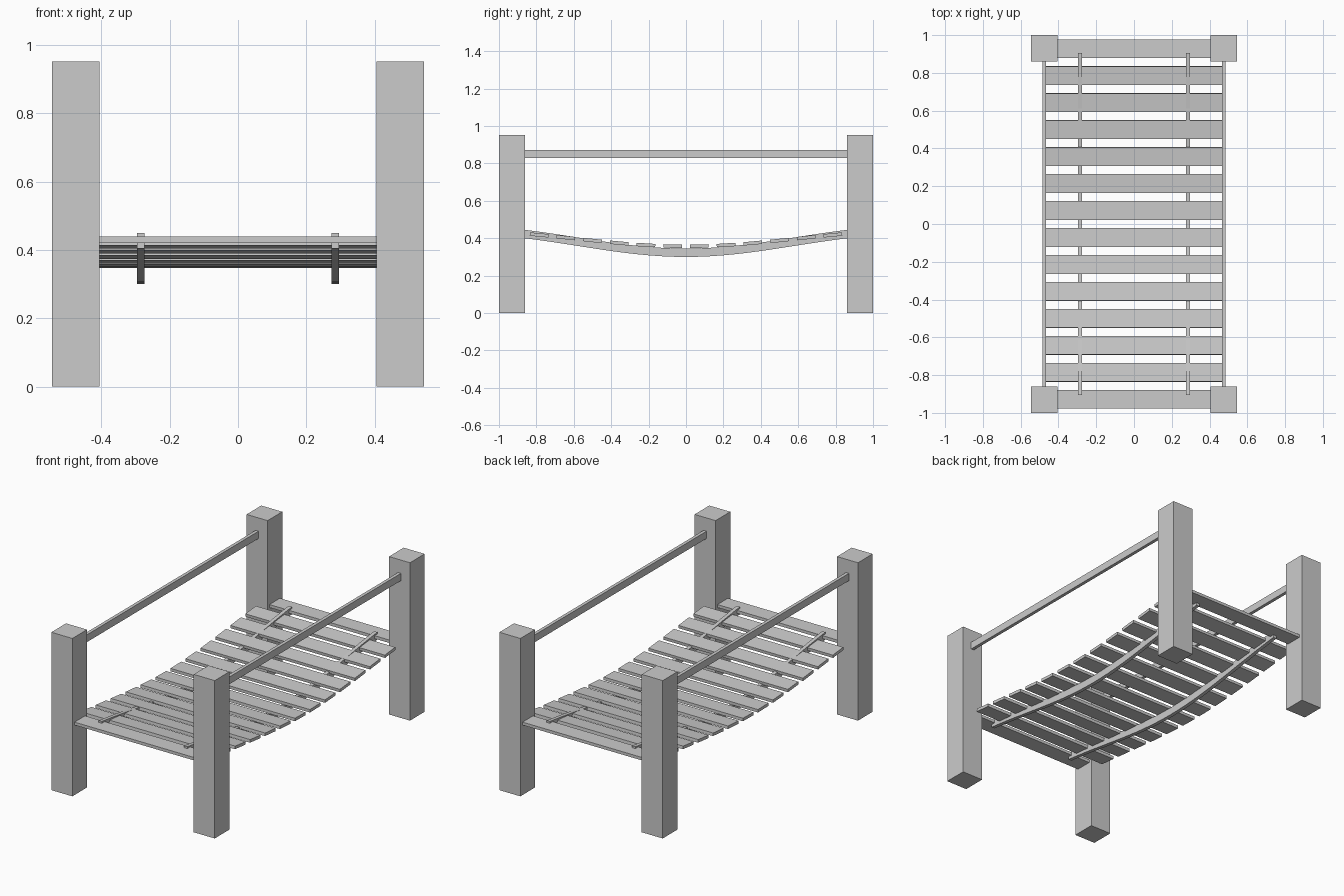
import bpy, bmesh, math

if "Cube" in bpy.data.objects:
    bpy.data.objects.remove(bpy.data.objects["Cube"])


def sag(y, low, depth, half):
    """Hanging height: halfway between a parabola and a cosine."""
    t = y / half
    return low + depth * 0.5 * (t * t + 0.5 * (1 - math.cos(math.pi * t)))


def box(name, loc, size, tilt=0.0):
    bpy.ops.mesh.primitive_cube_add(size=1, location=loc, rotation=(tilt, 0, 0))
    ob = bpy.context.object
    ob.name = name
    ob.scale = size
    return ob


def hanging_beam(name, x, width, height, half, steps):
    """Rectangular section swept along the sagging line."""
    bm = bmesh.new()
    rings = []
    for i in range(steps + 1):
        y = -half + 2 * half * i / steps
        z = sag(y, 0.30, 0.105, half)
        rings.append([bm.verts.new((x + sx * width / 2, y, z + dz))
                      for sx, dz in ((-1, 0), (1, 0), (1, height), (-1, height))])
    for a, b in zip(rings, rings[1:]):
        for k in range(4):
            n = (k + 1) % 4
            bm.faces.new((a[k], a[n], b[n], b[k]))
    bm.faces.new(rings[0])
    bm.faces.new(rings[-1])
    bmesh.ops.recalc_face_normals(bm, faces=bm.faces)
    me = bpy.data.meshes.new(name)
    bm.to_mesh(me)
    bm.free()
    bpy.context.collection.objects.link(bpy.data.objects.new(name, me))


for sx, side in ((-1, "left"), (1, "right")):
    # corner posts
    for sy, end in ((-1, "front"), (1, "back")):
        box(f"{end}_{side}_post", (sx * 0.475, sy * 0.93, 0.476), (0.14, 0.14, 0.952))
    # straight handrail and curved support under the deck
    box(f"{side}_handrail", (sx * 0.475, 0, 0.85), (0.02, 1.76, 0.044))
    hanging_beam(f"{side}_support", sx * 0.285, 0.022, 0.045, 0.905, 28)

# deck planks following the sag; the end planks sit level between the posts
COUNT = 14
for i in range(COUNT):
    y = -0.928 + 1.856 * i / (COUNT - 1)
    z = sag(y, 0.357, 0.073, 0.928)
    e = 0.01
    slope = (sag(y + e, 0.357, 0.073, 0.928) - sag(y - e, 0.357, 0.073, 0.928)) / (2 * e)
    tilt = 0.0 if i in (0, COUNT - 1) else math.atan(slope)
    box(f"plank_{i + 1}", (0, y, z), (0.93, 0.1, 0.018), tilt)
